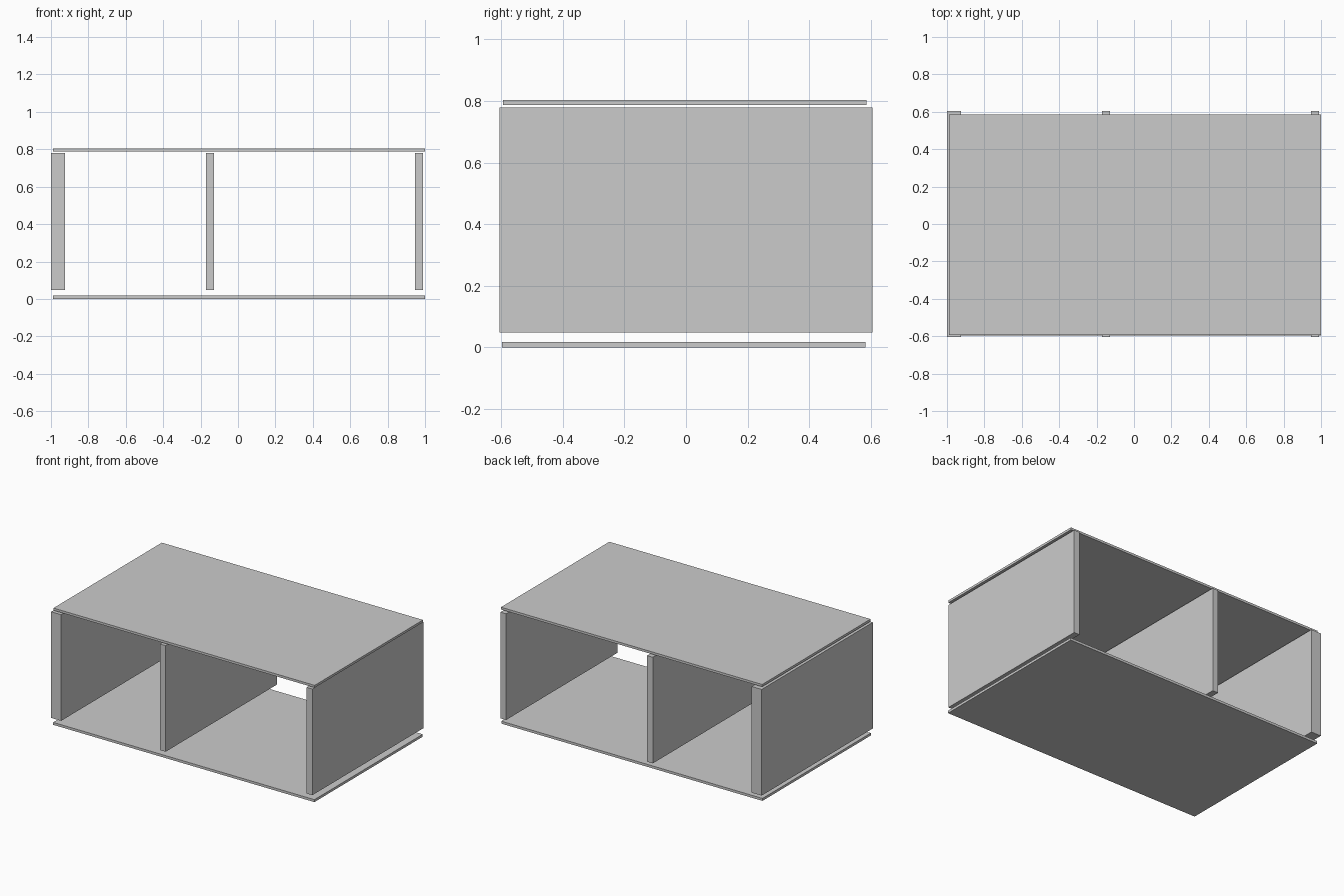
import bpy

if "Cube" in bpy.data.objects:
    bpy.data.objects.remove(bpy.data.objects["Cube"])


def board(name, x, y, z):
    """Solid rectangular board spanning the given (min, max) ranges."""
    spans = (x, y, z)
    bpy.ops.mesh.primitive_cube_add(size=1, location=[(a + b) / 2 for a, b in spans])
    ob = bpy.context.object
    ob.name = name
    ob.scale = [b - a for a, b in spans]
    bpy.ops.object.transform_apply(location=False, rotation=False, scale=True)
    return ob


# Thin horizontal boards
board("bottom_board", (-0.99, 1.0), (-0.597, 0.582), (0.0, 0.017))
board("top_board", (-0.99, 1.0), (-0.594, 0.585), (0.787, 0.803))

# Upright panels: thick left side, divider and right side
for name, x in (("left_panel", (-1.0, -0.924)),
                ("divider_panel", (-0.171, -0.128)),
                ("right_panel", (0.947, 0.99))):
    board(name, x, (-0.605, 0.605), (0.048, 0.779))
